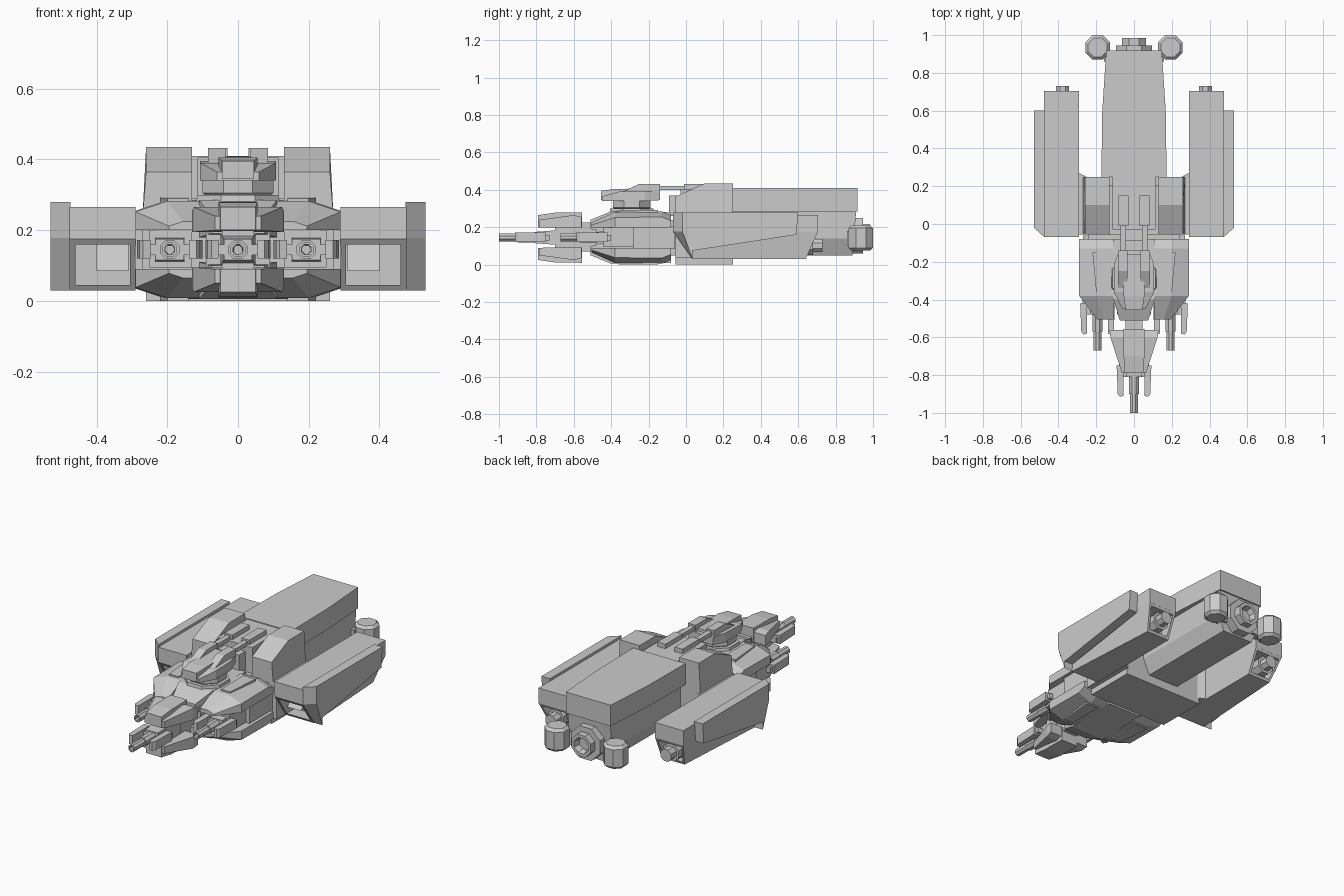
import bpy, bmesh, math
from mathutils import Vector

if "Cube" in bpy.data.objects:
    bpy.data.objects.remove(bpy.data.objects["Cube"])


def loft(name, sections, mirror=False):
    """Skin equal-length rings of 3D points, capped, optionally mirrored in x."""
    bm = bmesh.new()
    rings = [[bm.verts.new(p) for p in s] for s in sections]
    n = len(rings[0])
    for a, b in zip(rings, rings[1:]):
        for i in range(n):
            j = (i + 1) % n
            bm.faces.new((a[i], a[j], b[j], b[i]))
    bm.faces.new(rings[0])
    bm.faces.new(rings[-1])
    bmesh.ops.recalc_face_normals(bm, faces=bm.faces)
    me = bpy.data.meshes.new(name)
    bm.to_mesh(me)
    bm.free()
    ob = bpy.data.objects.new(name, me)
    bpy.context.collection.objects.link(ob)
    if mirror:
        ob.modifiers.new("Mirror", 'MIRROR')
    return ob


def slab(name, prof, x0, x1, mirror=False):
    """Side profile (y, z) extruded across x."""
    return loft(name, [[(x, y, z) for y, z in prof] for x in (x0, x1)], mirror)


def box(name, x0, x1, y0, y1, z0, z1, mirror=False):
    return slab(name, [(y0, z0), (y1, z0), (y1, z1), (y0, z1)], x0, x1, mirror)


def spans(name, secs, mirror=False):
    """Rectangular sections (y, x0, x1, z0, z1) skinned along y."""
    return loft(name, [[(a, y, c), (b, y, c), (b, y, d), (a, y, d)]
                       for y, a, b, c, d in secs], mirror)


def octo(name, start, axis, steps, mirror=False):
    """Eight-sided turned part; steps are (distance, flat-to-centre radius)."""
    secs = []
    for d, r in steps:
        ring = []
        for k in range(8):
            t = math.radians(22.5 + 45 * k)
            u = r / math.cos(math.radians(22.5)) * math.cos(t)
            v = r / math.cos(math.radians(22.5)) * math.sin(t)
            off = (u, d, v) if axis == 'y' else (u, v, d)
            ring.append(Vector(start) + Vector(off))
        secs.append(ring)
    return loft(name, secs, mirror)


def cut(ob, cutter):
    cutter.hide_render = True
    cutter.hide_viewport = True
    cutter.display_type = 'WIRE'
    m = ob.modifiers.new("Recess", 'BOOLEAN')
    m.object = cutter
    m.operation = 'DIFFERENCE'
    m.solver = 'EXACT'
    ob.modifiers.move(len(ob.modifiers) - 1, 0)


# Rear hull: overhanging upper block and narrower keel
spans("rear_upper_hull", [(.25, -.172, .172, .285, .41), (.3, -.172, .172, .285, .41),
                          (.6, -.168, .168, .285, .41), (.918, -.147, .147, .285, .41)])
loft("rear_lower_hull", [[(-.1, y0, .05), (.1, y0, .05), (.14, y1, .14), (.14, y2, .29),
                          (-.14, y2, .29), (-.14, y1, .14)]
                         for y0, y1, y2 in ((.2, .2, .2), (.89, .897, .91))])

# Rear engine and side thruster drums
octo("main_nozzle", (0, .88, .155), 'y', [(0, .095), (.065, .095), (.065, .063), (.105, .063), (.105, .045), (.07, .035)])
octo("thruster_drum", (.193, .935, .075), 'z', [(0, .05), (.015, .065), (.12, .065), (.135, .05)], True)
box("drum_strut", .09, .16, .86, .91, .1, .18, True)

# Mid hull and sloped shoulders
box("mid_hull", -.26, .26, -.055, .25, .0, .25)
box("mid_upper_hull", -.115, .115, -.03, .3, .24, .405)
shoulder = [(-.055, .24), (.25, .24), (.25, .435), (.1, .435), (-.055, .365)]
loft("shoulder", [[(.13 if x < .2 else (.27 if z < .3 else .26), y, z) for y, z in shoulder]
                  for x in (.13, .26)], True)
loft("shoulder_root", [[(.25, -.055, z), (.292, -.055, z), (.292, .27, z), (.25, .25, z)]
                       for z in (.035, .255)], True)
box("neck", -.24, .24, -.1, -.04, .05, .24)

# Side pods: upper body, lower body with intake and exhaust recesses
box("pod_upper", .29, .476, -.07, .705, .175, .265, True)
lower = loft("pod_lower", [
    [(.29, -.07, .176), (.476, -.07, .176), (.476, .032, .03), (.29, .032, .03)],
    [(.29, .705, .176), (.476, .705, .176), (.44, .64, .03), (.29, .64, .03)]], True)
cut(lower, box("intake_cutter", .305, .46, -.2, .1, .045, .16))
cut(lower, loft("exhaust_cutter", [
    [(.305, y, .045), (.43, y, .045), (.46, y, .16), (.305, y, .16)] for y in (.6, .85)]))
octo("pod_nozzle", (.378, .58, .102), 'y', [(0, .05), (.1, .05), (.1, .035), (.15, .035)], True)
slab("intake_vane", [(.02, .085), (.1, .085), (.1, .16), (.08, .16)], .31, .4, True)

# Outer fairing: tall at the front, lower edge rising to the rear
fairing = [(-.07, .28), (.6, .28), (.59, .16), (.035, .075), (.035, .03), (-.07, .178)]
loft("pod_fairing", [[(x, y + (s if y < -.05 else 0), z) for y, z in fairing]
                     for x, s in ((.474, 0), (.53, .05))], True)

# Front lobes: mirrored upper and lower shells around a recessed core
for half, sgn in (("upper", 1), ("lower", -1)):
    def lobe(y, x1, top, c):
        pts = [(.105, .2), (x1, .2), (x1, top - .03 * c / .09), (x1 - c, top), (.105, top)]
        return [(x, y, .145 + sgn * (z - .145)) for x, z in pts]
    loft(half + "_lobe", [lobe(-.08, .29, .265, .09), lobe(-.13, .29, .285, .09),
                          lobe(-.38, .29, .282, .09), lobe(-.505, .195, .225, .04)], True)

    # Head module claw above and below the nose gun
    def flip(a, b):
        return (a, b) if sgn > 0 else (.29 - b, .29 - a)
    spans(half + "_head", [(-.56, -.13, .13, *flip(.195, .255)), (-.6, -.125, .125, *flip(.195, .265)),
                           (-.785, -.065, .065, *flip(.2, .24))])
    spans(half + "_head_ridge", [(-.555, -.055, .055, *flip(.2, .28)), (-.7, -.055, .055, *flip(.2, .278)),
                                 (-.79, -.05, .05, *flip(.2, .265))])
    spans(half + "_centre_plate", [(-.08, -.11, .11, *flip(.18, .28)), (-.4, -.11, .11, *flip(.18, .285)),
                                   (-.51, -.075, .075, *flip(.19, .24))])
    spans(half + "_lobe_plate", [(-.15, .14, .22, *flip(.25, .292 if sgn > 0 else .29)),
                                 (-.36, .14, .2, *flip(.25, .29))], True)
box("front_core", -.27, .27, -.28, -.06, .085, .205)
box("lobe_core", .13, .25, -.44, -.2, .095, .2, True)
box("centre_core", -.09, .09, -.48, -.1, .06, .22)
box("head_core", -.045, .045, -.7, -.45, .07, .225)

# Guns: octagonal barrel, breech and two flanking rails each
for name, x, tip, mir in (("nose", 0, -1.0, False), ("side", .193, -.67, True)):
    root = tip + .23
    octo(name + "_barrel", (x, tip, .145), 'y',
         [(.06, .012), (0, .014), (0, .021), (.1, .021), (.1, .027), (.3, .027)], mir)
    spans(name + "_breech", [(root - .04, x - .04, x + .04, .115, .175),
                             (root + .16, x - .05, x + .05, .1, .19)], mir)
    for side in (-1, 1):
        pts = [(.055, tip + .09), (.075, tip + .085), (.086, tip + .1),
               (.092, tip + .25), (.055, tip + .25)]
        loft(name + "_gun_rail", [[(x + side * a, y, z) for a, y in pts]
                                  for z in (.12, .172)], mir)
    box(name + "_rail_mount", x - .08, x + .08, tip + .19, tip + .27, .13, .16, mir)

# Turret: stepped pedestal, faceted top and twin housings
octo("turret_ring", (0, -.29, .27), 'z', [(0, .12), (.03, .115)])
octo("turret_base", (0, -.29, .295), 'z', [(0, .09), (.01, .1), (.05, .1)])
spans("turret_body", [(-.14, -.08, .08, .345, .39), (-.22, -.107, .107, .34, .395),
                      (-.36, -.107, .107, .34, .39), (-.45, -.06, .06, .34, .365)])
spans("turret_cap", [(-.16, -.055, .055, .38, .408), (-.38, -.055, .055, .38, .405),
                     (-.455, -.045, .045, .345, .395)])
slab("turret_housing", [(-.35, .385), (-.25, .432), (-.14, .432), (-.14, .385)], .035, .085, True)
box("turret_link", .042, .072, -.15, .0, .398, .422, True)
box("dorsal_rail", .03, .082, -.01, .15, .395, .432, True)
box("turret_collar", -.07, .07, -.09, -.02, .26, .37)
